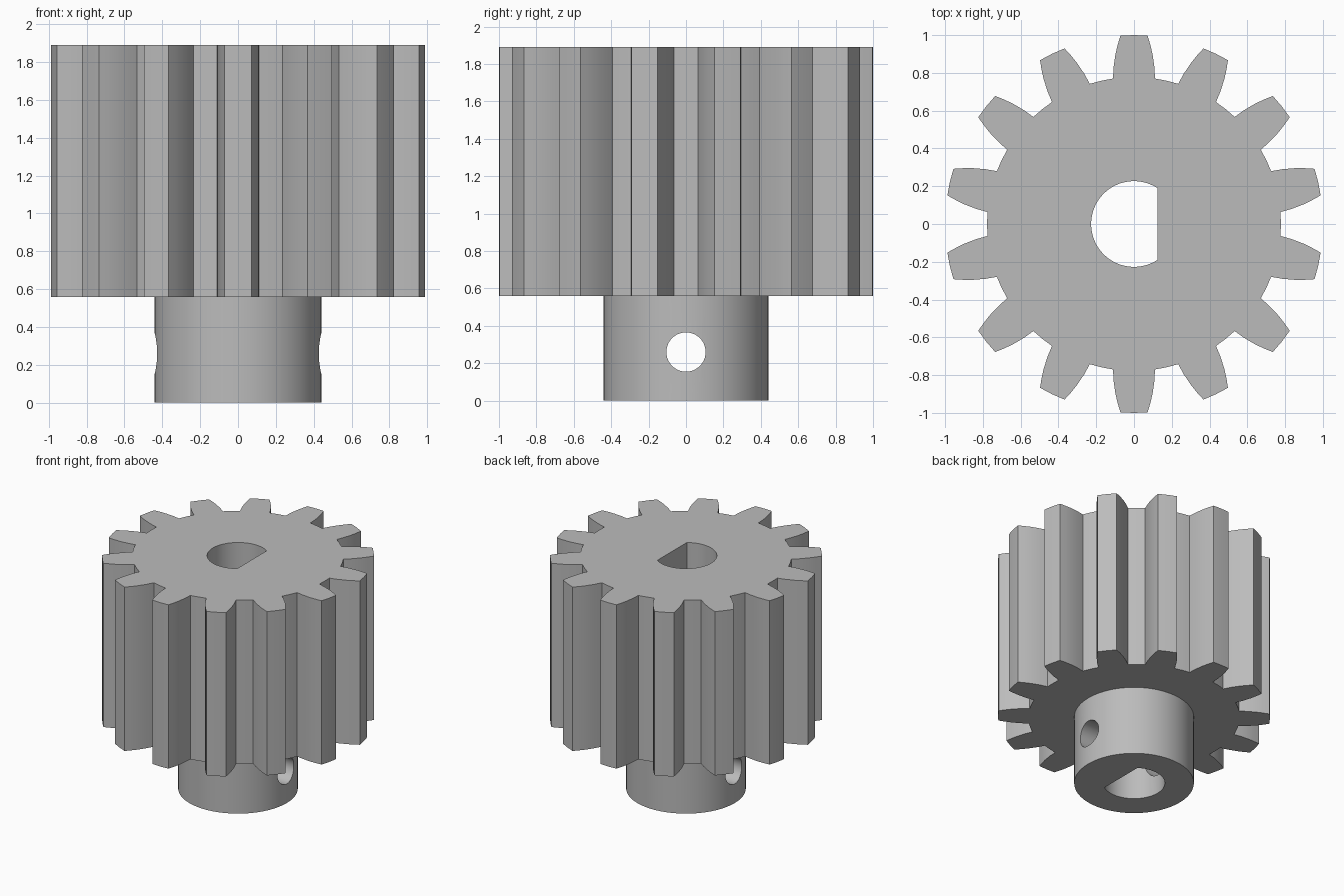
import bpy, bmesh
from math import sin, cos, pi, atan2, acos, hypot, radians
from mathutils import Matrix

cube = bpy.data.objects.get("Cube")
if cube:
    bpy.data.objects.remove(cube, do_unlink=True)

TEETH = 14
GEAR_BOTTOM, TOP = 0.56, 1.89
HUB_RADIUS = 0.44
BORE_RADIUS, BORE_FLAT = 0.227, 0.125
PIN_RADIUS, PIN_HEIGHT = 0.105, 0.26

steel = bpy.data.materials.new("grey steel")
steel.use_nodes = True
steel.diffuse_color = (0.5, 0.5, 0.5, 1)
steel.node_tree.nodes["Principled BSDF"].inputs["Base Color"].default_value = (0.5, 0.5, 0.5, 1)


def prism(name, outline, z0, z1, matrix=Matrix()):
    """Extrude a closed 2D outline from z0 to z1."""
    bm = bmesh.new()
    face = bm.faces.new([bm.verts.new((x, y, z0)) for x, y in outline])
    new = bmesh.ops.extrude_face_region(bm, geom=[face])["geom"]
    top = [v for v in new if isinstance(v, bmesh.types.BMVert)]
    bmesh.ops.translate(bm, verts=top, vec=(0, 0, z1 - z0))
    bmesh.ops.recalc_face_normals(bm, faces=bm.faces)
    bm.transform(matrix)
    mesh = bpy.data.meshes.new(name)
    bm.to_mesh(mesh)
    bm.free()
    mesh.materials.append(steel)
    obj = bpy.data.objects.new(name, mesh)
    bpy.context.collection.objects.link(obj)
    return obj


def arc(radius, start, end, steps):
    return [(radius * cos(start + (end - start) * i / steps),
             radius * sin(start + (end - start) * i / steps)) for i in range(steps + 1)]


def circle(radius, steps):
    return arc(radius, 0, 2 * pi, steps)[:-1]


def combine(target, other, operation):
    """Apply a boolean and discard the helper."""
    other.hide_render = True
    mod = target.modifiers.new(operation.lower(), "BOOLEAN")
    mod.operation, mod.solver, mod.object = operation, "EXACT", other
    bpy.context.view_layer.objects.active = target
    bpy.ops.object.modifier_apply(modifier=mod.name)
    bpy.data.objects.remove(other, do_unlink=True)


# Toothed rim: one flank (radial distance, half width), mirrored and repeated
flank = [(0.77, 0.111), (0.83, 0.108), (0.90, 0.098), (0.95, 0.086), (0.997, 0.072)]
polar = [(hypot(r, w), atan2(w, r)) for r, w in flank]
tooth = [(r, -a) for r, a in polar] + [(1.0, 0)] + [(r, a) for r, a in reversed(polar)]
tooth.append((polar[0][0], pi / TEETH))
outline = []
for i in range(TEETH):
    turn = pi / 2 + i * 2 * pi / TEETH
    outline += [(r * cos(a + turn), r * sin(a + turn)) for r, a in tooth]
gear = prism("pinion_gear", outline, GEAR_BOTTOM, TOP)

# Hub below the teeth
combine(gear, prism("hub", circle(HUB_RADIUS, 96), 0, GEAR_BOTTOM + 0.2), "UNION")

# D-shaped shaft bore
half = acos(BORE_FLAT / BORE_RADIUS)
combine(gear, prism("bore_cutter", arc(BORE_RADIUS, half, 2 * pi - half, 64), -0.5, TOP + 0.5),
        "DIFFERENCE")

# Cross hole through both hub walls
sideways = Matrix.Translation((0, 0, PIN_HEIGHT)) @ Matrix.Rotation(pi / 2, 4, "Y")
combine(gear, prism("pin_cutter", circle(PIN_RADIUS, 48), -1, 1, sideways), "DIFFERENCE")

bpy.ops.object.select_all(action="DESELECT")
gear.select_set(True)
bpy.context.view_layer.objects.active = gear
bpy.ops.object.shade_smooth_by_angle(angle=radians(20))
